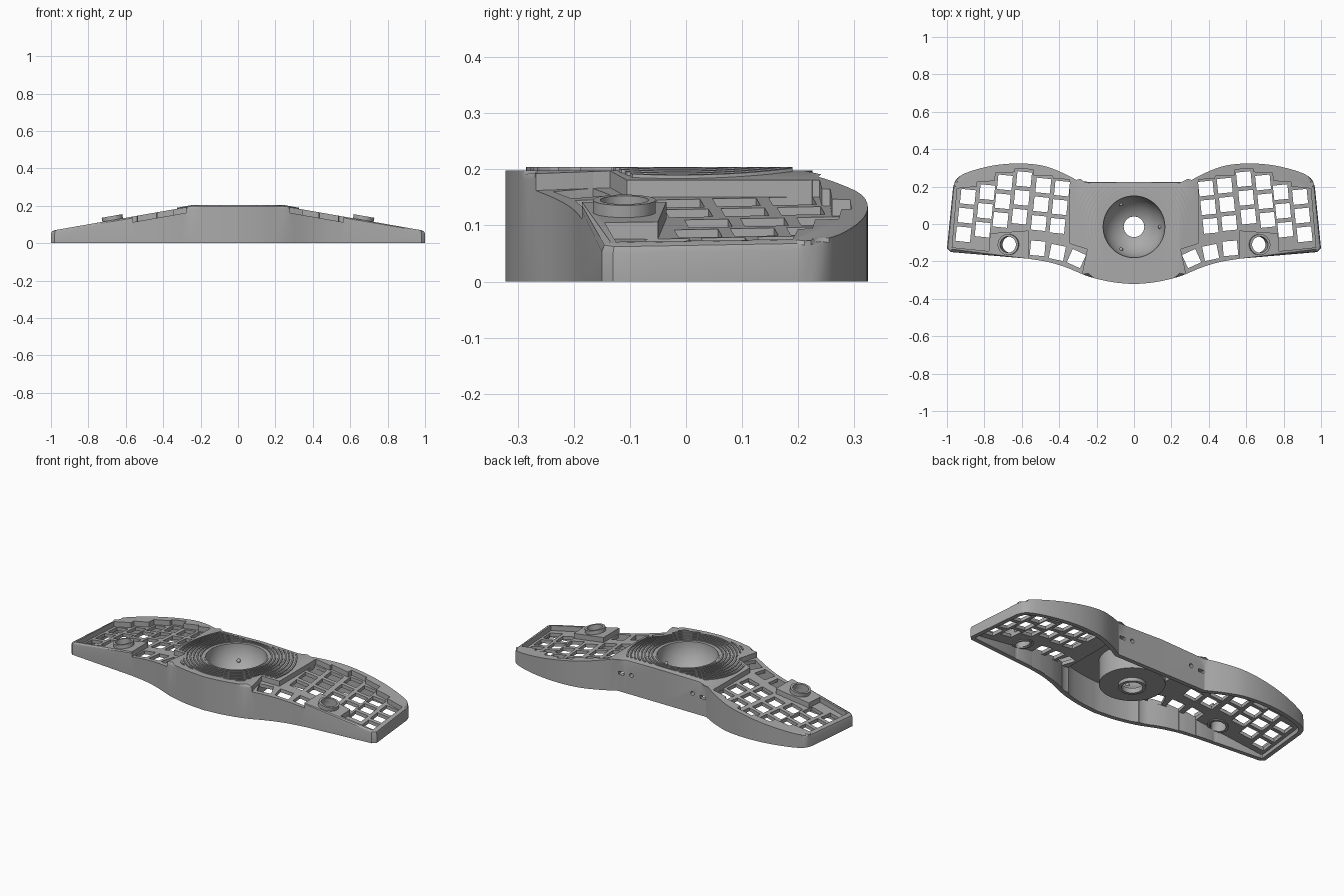
import bpy, bmesh, math
from mathutils import Matrix, Vector

old = bpy.data.objects.get("Cube")
if old:
    bpy.data.objects.remove(old, do_unlink=True)

GREY = (0.4, 0.4, 0.4, 1)
mat = bpy.data.materials.new("shell grey")
mat.use_nodes = True
mat.diffuse_color = GREY
mat.node_tree.nodes["Principled BSDF"].inputs["Base Color"].default_value = GREY

CREASE, SLOPE, TOP = 0.245, 0.175, 0.198
BOWL_Y = -0.015


def rim(x):
    """Height of the case top: level in the middle, sloping down on the wings."""
    return TOP - SLOPE * max(0, abs(x) - CREASE)


def wing_plane(x, drop):
    return TOP - SLOPE * (abs(x) - CREASE) - drop


def add_object(name, bm):
    bmesh.ops.recalc_face_normals(bm, faces=bm.faces)
    mesh = bpy.data.meshes.new(name)
    bm.to_mesh(mesh)
    bm.free()
    obj = bpy.data.objects.new(name, mesh)
    bpy.context.collection.objects.link(obj)
    mesh.materials.append(mat)
    return obj


def prism(bm, pts, low, high):
    """Closed prism over a plan outline; low and high give z from x."""
    a = [bm.verts.new((x, y, low(x))) for x, y in pts]
    b = [bm.verts.new((x, y, high(x))) for x, y in pts]
    bm.faces.new(a[::-1])
    bm.faces.new(b)
    for i in range(len(pts)):
        j = (i + 1) % len(pts)
        bm.faces.new((a[i], a[j], b[j], b[i]))


def mirrored_prism(bm, pts, low, high):
    prism(bm, pts, low, high)
    prism(bm, [(-x, y) for x, y in reversed(pts)], low, high)


def lathe(bm, profile, matrix, steps=64):
    """Closed (radius, z) loop turned about z."""
    tmp = bmesh.new()
    vs = [tmp.verts.new((r, 0, z)) for r, z in profile]
    es = [tmp.edges.new((vs[i], vs[i - 1])) for i in range(len(vs))]
    bmesh.ops.spin(tmp, geom=vs + es, axis=(0, 0, 1), cent=(0, 0, 0),
                   angle=math.tau, steps=steps, use_merge=True)
    bmesh.ops.remove_doubles(tmp, verts=tmp.verts, dist=1e-5)
    tmp.transform(matrix)
    mesh = bpy.data.meshes.new("turned")
    tmp.to_mesh(mesh)
    tmp.free()
    bm.from_mesh(mesh)
    bpy.data.meshes.remove(mesh)


def smooth_path(pts, n=4):
    """Curve through the points."""
    p = [Vector(q) for q in pts]
    p = [2 * p[0] - p[1]] + p + [2 * p[-1] - p[-2]]
    out = []
    for a, b, c, d in zip(p, p[1:], p[2:], p[3:]):
        for k in range(n):
            t = k / n
            out.append(0.5 * (2 * b + (c - a) * t + (2 * a - 5 * b + 4 * c - d) * t * t
                              + (3 * b - a - 3 * c + d) * t ** 3))
    return [(v.x, v.y) for v in out] + [pts[-1]]


def inset(pts, dist):
    out = []
    for i, p in enumerate(pts):
        p, q, r = Vector(p), Vector(pts[i - 1]), Vector(pts[(i + 1) % len(pts)])
        d1, d2 = (p - q).normalized(), (r - p).normalized()
        n1, n2 = Vector((-d1.y, d1.x)), Vector((-d2.y, d2.x))
        m = p + (n1 + n2) * (dist / (1 + n1.dot(n2)))
        out.append((m.x, m.y))
    return out


def square(cx, cy, half, angle):
    c, s = half * math.cos(angle), half * math.sin(angle)
    return [(cx + c * u - s * v, cy + s * u + c * v)
            for u, v in ((-1, -1), (1, -1), (1, 1), (-1, 1))]


# Plan outline: front curve, wing end, back curve, mirrored
half = smooth_path([(0, -.322), (.12, -.31), (CREASE, -.28), (.36, -.233), (.46, -.203), (.57, -.185)])
half += [(.98, -.15), (1.0, -.13)]
half += smooth_path([(.967, .2), (.945, .245), (.88, .28), (.75, .313), (.61, .324),
                     (.48, .31), (.37, .268), (.29, .225)])
half += [(CREASE, .225), (0, .225)]
outline = half + [(-x, y) for x, y in reversed(half[1:-1])]
inner = inset(outline, 0.025)

# Case body with three top planes and a softened top edge
bm = bmesh.new()
low = [bm.verts.new((x, y, 0)) for x, y in outline]
high = [bm.verts.new((x, y, rim(x))) for x, y in outline]
bm.faces.new(low[::-1])
for i in range(len(low)):
    j = (i + 1) % len(low)
    bm.faces.new((low[i], low[j], high[j], high[i]))
tops = [bm.faces.new([v for v in high if test(v.co.x)]) for test in (
    lambda x: x > CREASE - 1e-4,
    lambda x: abs(x) < CREASE + 1e-4,
    lambda x: x < 1e-4 - CREASE)]
edges = [e for e in bm.edges if sum(f in tops for f in e.link_faces) == 1]
bmesh.ops.bevel(bm, geom=edges, offset=0.016, segments=2, profile=0.5, affect='EDGES')
case = add_object("case", bm)

cutters = []

# Hollow underside
bm = bmesh.new()
wing = [p for p in inner if p[0] > 0.25]
wing = [(.235, wing[0][1])] + wing + [(.235, wing[-1][1])]
mirrored_prism(bm, wing, lambda x: -0.1, lambda x: wing_plane(x, 0.05))
cutters.append(add_object("wing_cavity_cutter", bm))
bm = bmesh.new()
front = sorted(p for p in inner if abs(p[0]) < 0.235 and p[1] < 0)
prism(bm, front + [(.24, -.25), (.24, .2), (-.24, .2), (-.24, -.25)],
      lambda x: -0.1, lambda x: 0.172)
cutters.append(add_object("centre_cavity_cutter", bm))

# Sunken key areas, stepped along the key columns and open at the thumb keys
bm = bmesh.new()
recess = [(.345, -.105), (.25, -.135), (.285, -.3), (.565, -.3), (.565, -.035), (.77, -.05),
          (.775, -.145), (.972, -.125), (.945, .19), (.84, .2), (.838, .225), (.745, .23),
          (.74, .272), (.64, .277), (.638, .295), (.54, .292), (.538, .26), (.435, .257),
          (.433, .242), (.345, .238)]
mirrored_prism(bm, recess, lambda x: wing_plane(x, 0.03), lambda x: 0.5)
cutters.append(add_object("key_area_cutter", bm))

# Key openings, dial openings and rear ports
bm = bmesh.new()
columns = [(.385, .19), (.485, .205), (.588, .24), (.69, .222), (.785, .17), (.888, .145)]
keys = [(x + .012 * r, y - .1 * r, .1) for x, y in columns for r in range(3)]
keys += [(.515, -.13, .08), (.41, -.152, .2), (.308, -.185, .43)]
for x, y, a in keys:
    mirrored_prism(bm, square(x, y, .039, a), lambda x: -0.2, lambda x: 0.6)
DIAL = (.67, -.11)
circle = [(DIAL[0] + .044 * math.cos(k * math.tau / 40), DIAL[1] + .044 * math.sin(k * math.tau / 40))
          for k in range(40)]
mirrored_prism(bm, circle, lambda x: -0.2, lambda x: 0.6)
mirrored_prism(bm, [(.25, .18), (.285, .18), (.285, .3), (.25, .3)], lambda x: 0.1, lambda x: 0.118)
for s in (-1, 1):
    bmesh.ops.create_cone(bm, cap_ends=True, segments=20, radius1=.012, radius2=.012, depth=.1,
                          matrix=Matrix.Translation((s * .2, .225, .115)) @ Matrix.Rotation(math.pi / 2, 4, 'X'))
cutters.append(add_object("opening_cutter", bm))

# Bore for the ball bowl
bm = bmesh.new()
bmesh.ops.create_cone(bm, cap_ends=True, segments=64, radius1=.171, radius2=.171, depth=1,
                      matrix=Matrix.Translation((0, BOWL_Y, 0)))
cutters.append(add_object("bowl_bore_cutter", bm))

# Ball bowl with flat underside and drain tube
R = 0.165
bowl = [(R * math.cos(a), .2 - R * math.sin(a)) for a in [k * 1.23 / 16 for k in range(17)]]
bowl += [(.055, .015), (.072, .015), (.072, .035), (.173, .035), (.173, .2)]
at_bowl = Matrix.Translation((0, BOWL_Y, 0))
bm = bmesh.new()
lathe(bm, bowl, at_bowl, 72)
bowl_obj = add_object("ball_bowl", bm)

# Three bearing beads in the bowl
bm = bmesh.new()
for k in range(3):
    a = k * math.tau / 3
    bmesh.ops.create_uvsphere(bm, u_segments=16, v_segments=10, radius=.011, matrix=Matrix.Translation(
        (.14 * math.cos(a), BOWL_Y + .14 * math.sin(a), .11)))
beads = add_object("bearing_beads", bm)

# Concentric ridges around the bowl, trimmed to the centre deck
bm = bmesh.new()
for i in range(8):
    r = .186 + .019 * i
    lathe(bm, [(r, .19), (r + .008, .19), (r + .008, .204), (r, .204)], at_bowl, 96)
for v in bm.verts:
    v.co.z += rim(v.co.x) - TOP
ridges = add_object("deck_ridges", bm)
bm = bmesh.new()
deck = sorted(p for p in inset(outline, .035) if abs(p[0]) < 0.22 and p[1] < 0)
prism(bm, deck + [(.235, -.13), (.33, -.09), (.33, .19), (-.33, .19), (-.33, -.09), (-.235, -.13)],
      lambda x: 0, lambda x: 0.5)
deck_trim = add_object("deck_trim", bm)

# Tilted dial collars
bm = bmesh.new()
for s in (-1, 1):
    lathe(bm, [(.043, -.055), (.056, -.055), (.056, .022), (.043, .022)],
          Matrix.Translation((s * DIAL[0], DIAL[1], rim(DIAL[0])))
          @ Matrix.Rotation(s * math.atan(SLOPE), 4, 'Y'), 40)
collars = add_object("dial_collars", bm)


def cut(obj, tool, operation):
    tool.hide_render = True
    mod = obj.modifiers.new(tool.name, 'BOOLEAN')
    mod.operation, mod.object, mod.solver = operation, tool, 'EXACT'


for c in cutters:
    cut(case, c, 'DIFFERENCE')
cut(ridges, deck_trim, 'INTERSECT')

# Bake the cuts, drop the cutters and shade
bpy.context.view_layer.update()
graph = bpy.context.evaluated_depsgraph_get()
for obj in (case, ridges):
    baked = bpy.data.meshes.new_from_object(obj.evaluated_get(graph))
    obj.modifiers.clear()
    obj.data = baked
for c in cutters + [deck_trim]:
    bpy.data.objects.remove(c, do_unlink=True)
for obj in (case, bowl_obj, beads, ridges, collars):
    bpy.ops.object.select_all(action='DESELECT')
    obj.select_set(True)
    bpy.context.view_layer.objects.active = obj
    bpy.ops.object.shade_smooth_by_angle(angle=math.radians(28))
